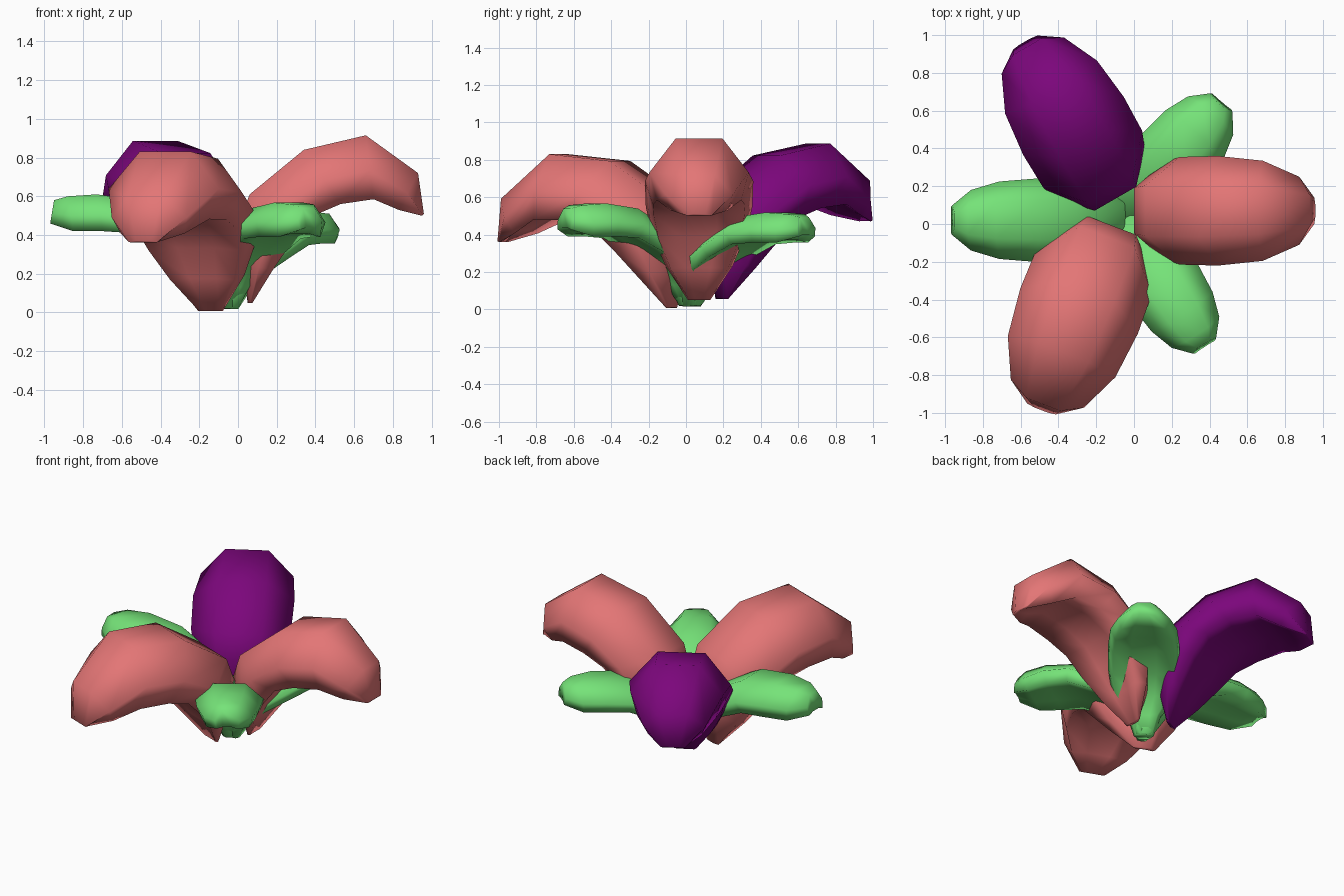
import bpy, bmesh
from math import radians
from mathutils import Matrix, Vector

cube = bpy.data.objects.get("Cube")
if cube:
    bpy.data.objects.remove(cube)


def material(name, color):
    m = bpy.data.materials.new(name)
    m.use_nodes = True
    m.diffuse_color = color
    m.node_tree.nodes["Principled BSDF"].inputs["Base Color"].default_value = color
    return m


coral = material("coral", (0.77, 0.18, 0.18, 1))
purple = material("purple", (0.2, 0.002, 0.2, 1))
green = material("green", (0.18, 0.77, 0.19, 1))

# Profiles from base to tip: crest (out, up), rim (out, up), half width
PETAL = [
    ((.05, .05), (.075, .05), .06),
    ((.02, .25), (.18, .22), .18),
    ((.00, .45), (.29, .38), .255),
    ((.06, .61), (.39, .50), .285),
    ((.34, .84), (.53, .56), .29),
    ((.66, .915), (.70, .585), .265),
    ((.93, .72), (.83, .53), .18),
    ((.96, .51), (.95, .50), .07),
]
SEPAL = [
    ((-.03, .02), (.04, .02), .06),
    ((-.03, .15), (.11, .14), .10),
    ((.00, .32), (.18, .25), .19),
    ((.26, .48), (.32, .33), .22),
    ((.45, .58), (.50, .41), .22),
    ((.68, .61), (.65, .42), .205),
    ((.83, .60), (.80, .42), .16),
    ((.90, .58), (.92, .46), .08),
]
# Half section: share of the half width, blend from crest to rim
HALF = [(.47, 0), (1, .55), (.85, 1), (.35, .9)]
SECTION = HALF + [(-w, t) for w, t in reversed(HALF)]


def leaf(name, profile, mat, origin, heading, scale=(1, 1, 1), droop=0):
    """Loft a cupped leaf along its profile, then aim it outwards."""
    lean = Matrix.Identity(4)
    lean[2][0] = -droop
    place = (Matrix.Translation(origin) @ Matrix.Rotation(radians(heading), 4, 'Z')
             @ lean @ Matrix.Diagonal((*scale, 1)))
    bm = bmesh.new()
    rings = []
    for crest, rim, width in profile:
        ring = []
        for share, blend in SECTION:
            out, up = Vector(crest).lerp(Vector(rim), blend)
            ring.append(bm.verts.new(place @ Vector((out, share * width, up))))
        rings.append(ring)
    n = len(SECTION)
    for a, b in zip(rings, rings[1:]):
        for k in range(n):
            j = (k + 1) % n
            bm.faces.new((a[k], a[j], b[j], b[k]))
    bm.faces.new(rings[0])
    bm.faces.new(rings[-1])
    bmesh.ops.recalc_face_normals(bm, faces=bm.faces)
    mesh = bpy.data.meshes.new(name)
    bm.to_mesh(mesh)
    bm.free()
    mesh.materials.append(mat)
    obj = bpy.data.objects.new(name, mesh)
    bpy.context.collection.objects.link(obj)
    bpy.ops.object.select_all(action='DESELECT')
    obj.select_set(True)
    bpy.context.view_layer.objects.active = obj
    bpy.ops.object.shade_smooth_by_angle(angle=radians(100))


# Three large petals
leaf("left_petal", PETAL, coral, (0, .07, 0), 0)
leaf("back_petal", PETAL, purple, (-.098, .134, .01), 120, (1, 1.06, .98), .03)
leaf("front_petal", PETAL, coral, (-.117, -.008, -.035), -111, (1.09, 1.15, 1.04), .12)

# Three smaller sepals between them
leaf("right_sepal", SEPAL, green, (-.05, .02, 0), 180)
leaf("front_sepal", SEPAL, green, (-.06, .02, 0), -57, (.87, .94, .93))
leaf("back_sepal", SEPAL, green, (-.06, .02, 0), 50, (.89, .98, .85))
